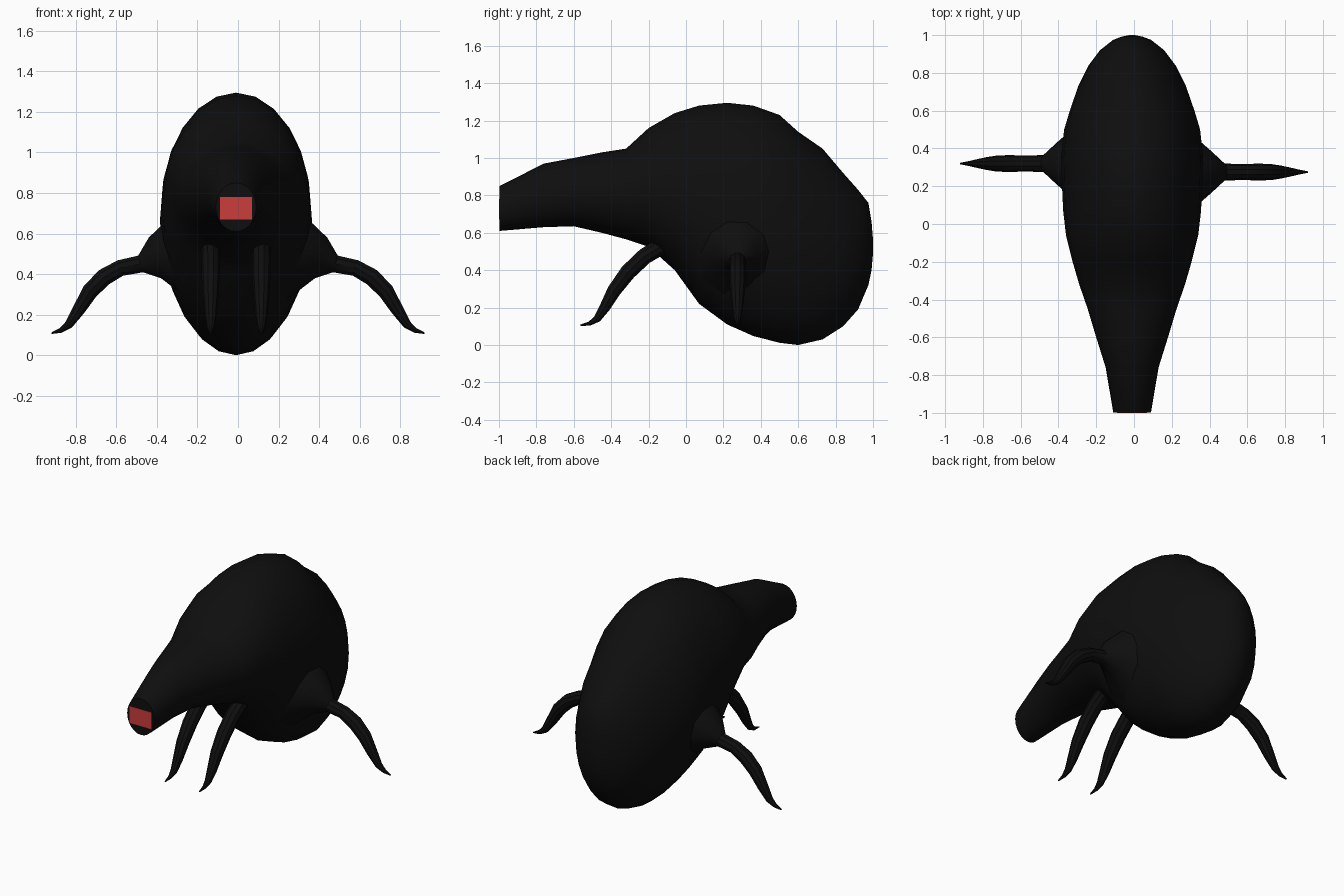
import bpy, bmesh, math
from mathutils import Vector

if "Cube" in bpy.data.objects:
    bpy.data.objects.remove(bpy.data.objects["Cube"])


def material(name, color):
    m = bpy.data.materials.new(name)
    m.diffuse_color = (*color, 1)
    m.use_nodes = True
    m.node_tree.nodes["Principled BSDF"].inputs["Base Color"].default_value = m.diffuse_color
    return m


BLACK = material("black", (0.0045, 0.0045, 0.0045))
RED = material("red", (0.6, 0.045, 0.045))


def loft(name, rings, mat):
    """Skin a list of rings (each a list of points) and cap both ends."""
    bm = bmesh.new()
    loops = [[bm.verts.new(p) for p in ring] for ring in rings]
    n = len(loops[0])
    for a, b in zip(loops, loops[1:]):
        for i in range(n):
            j = (i + 1) % n
            bm.faces.new((a[i], a[j], b[j], b[i]))
    bm.faces.new(loops[0])
    bm.faces.new(loops[-1])
    bmesh.ops.recalc_face_normals(bm, faces=bm.faces)
    mesh = bpy.data.meshes.new(name)
    bm.to_mesh(mesh)
    bm.free()
    mesh.materials.append(mat)
    ob = bpy.data.objects.new(name, mesh)
    bpy.context.collection.objects.link(ob)
    bpy.context.view_layer.objects.active = ob
    ob.select_set(True)
    bpy.ops.object.shade_smooth_by_angle(angle=math.radians(35))
    ob.select_set(False)
    return ob


def tube(name, path, side, sides=10):
    """Tapered limb: path holds (point, radius); side is the bend axis."""
    side = Vector(side)
    pts = [Vector(p) for p, r in path]
    rings = []
    for k, (p, r) in enumerate(path):
        tangent = (pts[min(k + 1, len(pts) - 1)] - pts[max(k - 1, 0)]).normalized()
        up = tangent.cross(side)
        rings.append([pts[k] + r * (math.cos(t) * side + math.sin(t) * up)
                      for t in (2 * math.pi * i / sides for i in range(sides))])
    return loft(name, rings, BLACK)


# Swollen body with tapering snout: y, top z, bottom z, half width
SECTIONS = [
    (-0.997, 0.85, 0.61, 0.10), (-0.76, 0.97, 0.63, 0.14), (-0.60, 1.00, 0.635, 0.19),
    (-0.45, 1.03, 0.60, 0.235), (-0.32, 1.05, 0.565, 0.28), (-0.20, 1.16, 0.525, 0.315),
    (-0.06, 1.24, 0.40, 0.35), (0.07, 1.28, 0.22, 0.365), (0.22, 1.295, 0.11, 0.372),
    (0.36, 1.28, 0.048, 0.375), (0.50, 1.23, 0.012, 0.36), (0.60, 1.14, 0.0, 0.33),
    (0.73, 1.05, 0.03, 0.285), (0.84, 0.92, 0.10, 0.23), (0.92, 0.83, 0.19, 0.17),
    (0.975, 0.76, 0.32, 0.10), (0.992, 0.66, 0.40, 0.055), (1.0, 0.56, 0.49, 0.015),
]
CX = -0.01
body_rings = []
for y, top, bottom, half in SECTIONS:
    zc, hz = (top + bottom) / 2, (top - bottom) / 2
    body_rings.append([(CX + half * math.cos(t), y, zc + hz * math.sin(t))
                       for t in (2 * math.pi * i / 24 for i in range(24))])
loft("body", body_rings, BLACK)

# Side legs, flaring into the body at the shoulder: x, z, radius
SIDE_LEG = [(0.25, 0.50, 0.24), (0.33, 0.495, 0.18), (0.41, 0.48, 0.11), (0.48, 0.45, 0.045),
            (0.58, 0.43, 0.042), (0.66, 0.385, 0.045), (0.73, 0.315, 0.042),
            (0.785, 0.225, 0.033), (0.835, 0.15, 0.022), (0.875, 0.122, 0.013),
            (0.92, 0.108, 0.004)]
for s, y, label in ((-1, 0.32, "left"), (1, 0.275, "right")):
    tube(label + "_side_leg", [((s * x, y, z), r) for x, z, r in SIDE_LEG], (0, 1, 0))

# Front legs, reaching forward and down: y, z, radius
FRONT_LEG = [(-0.02, 0.56, 0.05), (-0.12, 0.535, 0.048), (-0.22, 0.475, 0.046),
             (-0.31, 0.39, 0.045), (-0.385, 0.29, 0.039), (-0.435, 0.20, 0.03),
             (-0.475, 0.14, 0.021), (-0.515, 0.115, 0.012), (-0.565, 0.105, 0.004)]
for x, label in ((-0.135, "left"), (0.115, "right")):
    tube(label + "_front_leg", [((x, y, z), r) for y, z, r in FRONT_LEG], (1, 0, 0))

# Red mouth plate on the snout tip
loft("mouth", [[(x, y, z) for x, z in ((-0.09, 0.67), (0.07, 0.67), (0.07, 0.78), (-0.09, 0.78))]
               for y in (-1.0, -0.995)], RED)
